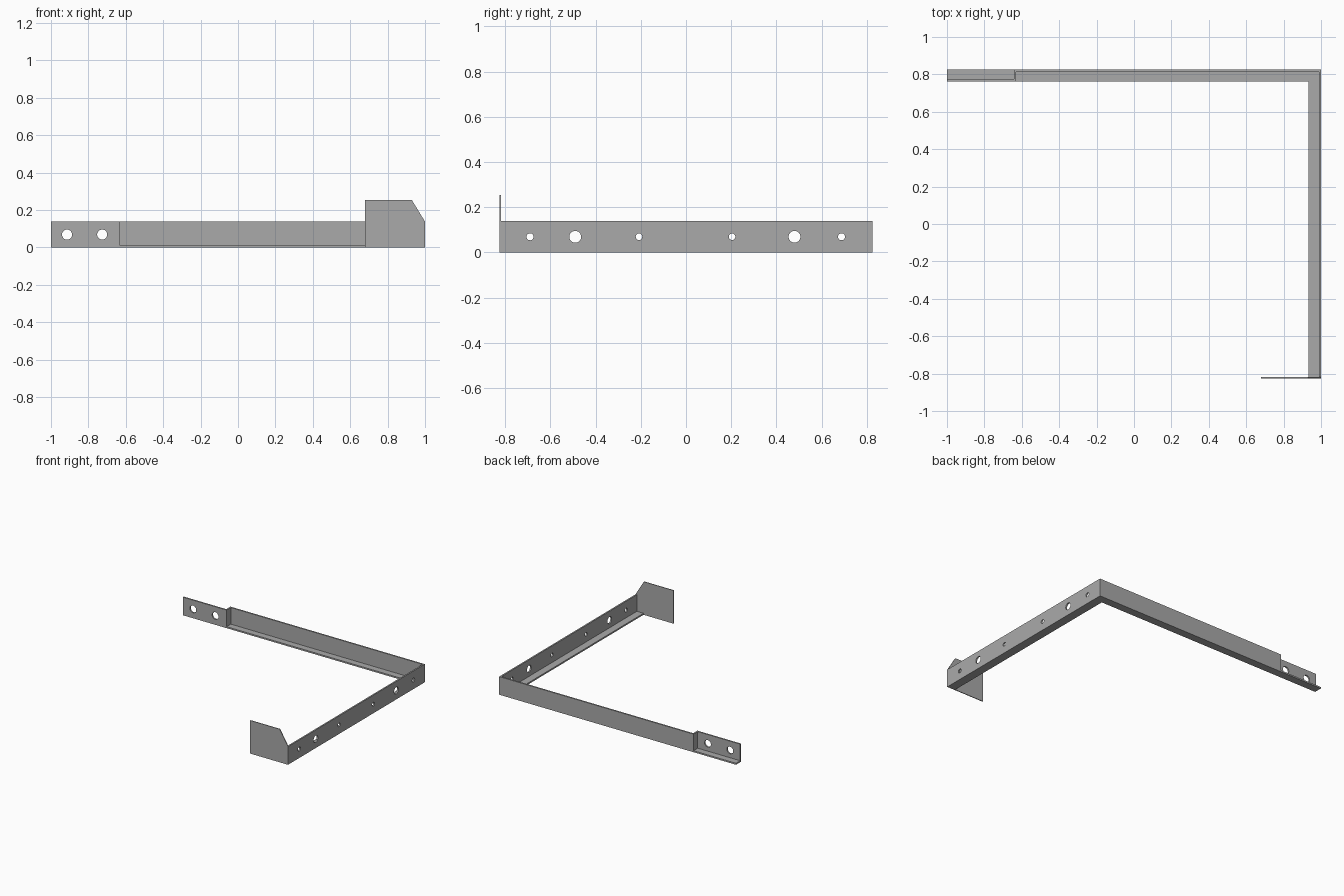
import bpy
import bmesh
from mathutils import Matrix, Vector

cube = bpy.data.objects.get("Cube")
if cube:
    bpy.data.objects.remove(cube, do_unlink=True)

# Main sizes
T = 0.0115            # sheet thickness
H = 0.138             # wall height
X, Y = 1.0, 0.825     # outer half sizes
FLANGE = 0.068        # flange width
PLATE = 0.006         # end plate thickness
JOG = -0.63           # where the back wall steps forward
FRONT = -Y + PLATE    # front end of the side arm
HOLE_Z = 0.069

grey = bpy.data.materials.new("bare_steel_grey")
grey.use_nodes = True
colour = (0.4, 0.4, 0.4, 1)
grey.diffuse_color = colour
grey.node_tree.nodes["Principled BSDF"].inputs["Base Color"].default_value = colour


def add_object(name, bm):
    bmesh.ops.recalc_face_normals(bm, faces=bm.faces)
    mesh = bpy.data.meshes.new(name)
    bm.to_mesh(mesh)
    bm.free()
    mesh.materials.append(grey)
    obj = bpy.data.objects.new(name, mesh)
    bpy.context.collection.objects.link(obj)
    return obj


def extrude_profile(name, points, direction):
    """Closed outline pushed along a direction into a solid sheet."""
    bm = bmesh.new()
    face = bm.faces.new([bm.verts.new(p) for p in points])
    result = bmesh.ops.extrude_face_region(bm, geom=[face], use_keep_orig=True)
    verts = [v for v in result["geom"] if isinstance(v, bmesh.types.BMVert)]
    bmesh.ops.translate(bm, verts=verts, vec=Vector(direction))
    return add_object(name, bm)


def drill(target, holes, axis):
    """Cut round holes, given as (centre, radius), along the x or y axis."""
    turn = Matrix.Rotation(1.5707963, 4, "Y" if axis == "x" else "X")
    bm = bmesh.new()
    for centre, radius in holes:
        bmesh.ops.create_cone(bm, cap_ends=True, segments=32, radius1=radius,
                              radius2=radius, depth=0.05,
                              matrix=Matrix.Translation(centre) @ turn)
    cutter = add_object("hole_cutter", bm)
    cutter.hide_render = True
    mod = target.modifiers.new("holes", "BOOLEAN")
    mod.object = cutter
    mod.operation = "DIFFERENCE"
    mod.solver = "EXACT"
    bpy.context.view_layer.objects.active = target
    bpy.ops.object.modifier_apply(modifier=mod.name)
    bpy.data.objects.remove(cutter, do_unlink=True)


# L-shaped bottom flange
inner_x, inner_y = X - FLANGE, Y - 0.062
flange_plan = [(-X, Y), (X, Y), (X, FRONT), (inner_x, FRONT),
               (inner_x, inner_y), (-X, inner_y)]
extrude_profile("bottom_flange", [(x, y, 0) for x, y in flange_plan], (0, 0, T))

# Upright wall: side arm, back arm, forward step and mounting tab
wall_plan = [(X, FRONT), (X, Y), (JOG - T, Y), (JOG - T, inner_y + T),
             (-X, inner_y + T), (-X, inner_y), (JOG, inner_y), (JOG, Y - T),
             (X - T, Y - T), (X - T, FRONT)]
wall = extrude_profile("upright_wall", [(x, y, T) for x, y in wall_plan],
                       (0, 0, H - T))

# Side arm holes, then mounting tab holes
side_holes = [(-0.69, 0.0155), (-0.49, 0.026), (-0.208, 0.0145),
              (0.204, 0.0145), (0.48, 0.026), (0.688, 0.0155)]
drill(wall, [((X, y, HOLE_Z), r) for y, r in side_holes], "x")
drill(wall, [((x, inner_y, HOLE_Z), 0.027) for x in (-0.914, -0.726)], "y")

# Front end plate with a clipped corner
plate_outline = [(0.68, 0), (X, 0), (X, H), (0.93, 0.253), (0.68, 0.253)]
extrude_profile("end_plate", [(x, -Y, z) for x, z in plate_outline],
                (0, PLATE, 0))
